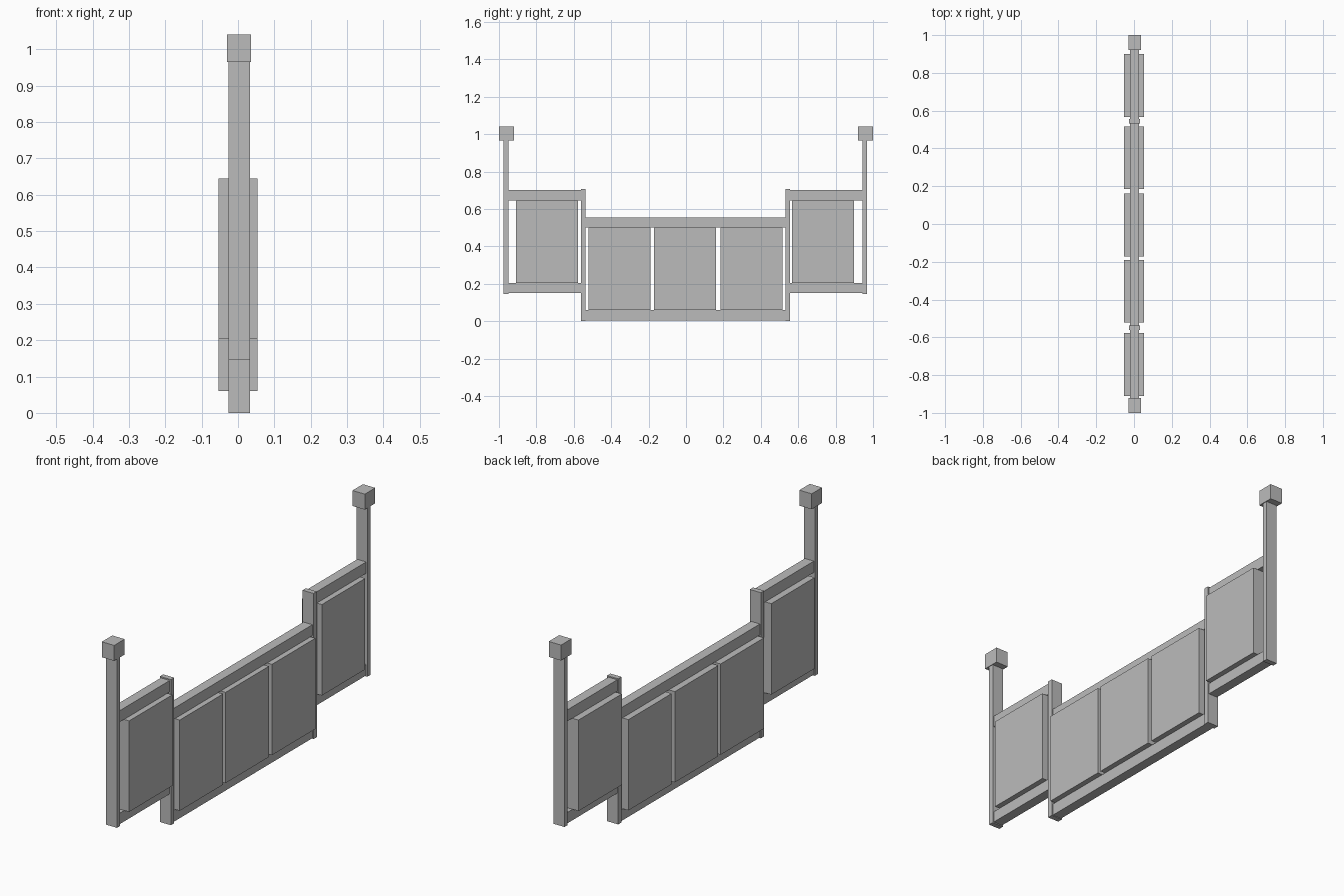
import bpy

old = bpy.data.objects.get("Cube")
if old:
    bpy.data.objects.remove(old, do_unlink=True)

grey = bpy.data.materials.new("plain_grey")
grey.use_nodes = True
COLOUR = (0.5, 0.5, 0.5, 1)
grey.diffuse_color = COLOUR
grey.node_tree.nodes["Principled BSDF"].inputs["Base Color"].default_value = COLOUR

# Depth ranges along x for each kind of part
POST = (-0.026, 0.033)
RAIL = (-0.021, 0.027)
PANEL = (-0.053, 0.053)
CAP = (-0.03, 0.036)


def box(name, x, y, z):
    """Box from (low, high) ranges on each axis."""
    bpy.ops.mesh.primitive_cube_add(size=1)
    ob = bpy.context.object
    ob.name = name
    ob.location = [(a + b) / 2 for a, b in (x, y, z)]
    ob.scale = [b - a for a, b in (x, y, z)]
    bpy.ops.object.transform_apply(location=True, rotation=False, scale=True)
    ob.data.materials.append(grey)


def span(centre, width):
    return (centre - width / 2, centre + width / 2)


# Tall end posts with block caps
for side, y, cap_y in (("front", -0.962, -0.96), ("back", 0.956, 0.96)):
    box(side + "_end_post", POST, span(y, 0.025), (0.145, 0.97))
    box(side + "_post_cap", CAP, span(cap_y, 0.08), (0.965, 1.04))

# Inner posts where the rail steps down
for side, y in (("front", -0.549), ("back", 0.544)):
    box(side + "_inner_post", POST, span(y, 0.025), (0, 0.706))

# Raised outer rails
for side, y in (("front", (-0.962, -0.549)), ("back", (0.544, 0.956))):
    box(side + "_upper_rail", RAIL, y, (0.645, 0.7))
    box(side + "_lower_rail", RAIL, y, (0.15, 0.203))

# Lower central rails
box("centre_upper_rail", RAIL, (-0.549, 0.544), (0.5, 0.553))
box("centre_lower_rail", RAIL, (-0.549, 0.544), (0.003, 0.06))

# Infill panels
for side, y in (("front", -0.744), ("back", 0.733)):
    box(side + "_outer_panel", PANEL, span(y, 0.332), (0.203, 0.644))
for i, y in enumerate((-0.356, -0.005, 0.351)):
    box(f"centre_panel_{i + 1}", PANEL, span(y, 0.332), (0.06, 0.5))
